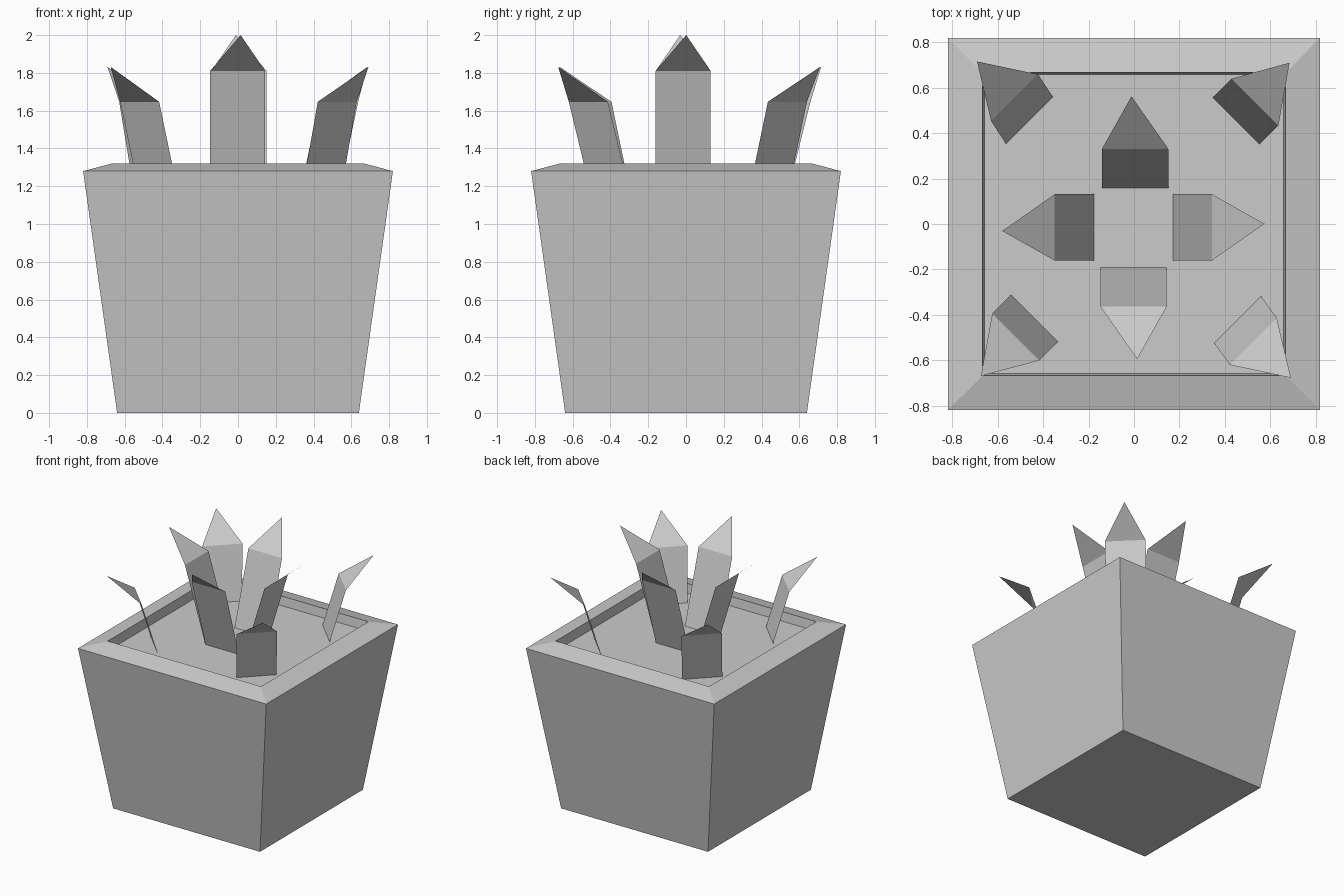
import bpy
from math import cos, sin, radians

if "Cube" in bpy.data.objects:
    bpy.data.objects.remove(bpy.data.objects["Cube"])

SOIL_Z = 1.25


def make_mesh(name, verts, faces):
    mesh = bpy.data.meshes.new(name)
    mesh.from_pydata(verts, [], faces)
    mesh.update()
    obj = bpy.data.objects.new(name, mesh)
    bpy.context.collection.objects.link(obj)
    return obj


def square(half, z):
    return [(x * half, y * half, z) for x, y in ((-1, -1), (1, -1), (1, 1), (-1, 1))]


# Tapered square pot: closed bottom, outer wall, sloped rim, inner lip
profile = [(0.64, 0), (0.82, 1.28), (0.668, 1.32), (0.658, SOIL_Z)]
verts = [v for half, z in profile for v in square(half, z)]
faces = [(3, 2, 1, 0)]
for r in range(len(profile) - 1):
    for i in range(4):
        j = (i + 1) % 4
        faces.append((4 * r + i, 4 * r + j, 4 * r + 4 + j, 4 * r + 4 + i))
make_mesh("pot", verts, faces)

# Soil surface just below the rim
make_mesh("soil", square(0.658, SOIL_Z), [(0, 1, 2, 3)])


def leaf(name, centre, angle, bend, tip, half_width=0.146):
    """Flat blade with a bent triangular tip; bend and tip are (outward, sideways, z)."""
    c, s = cos(radians(angle)), sin(radians(angle))

    def place(out, side, z):
        return (centre[0] + out * c - side * s, centre[1] + out * s + side * c, z)

    w = half_width
    points = [place(0, -w, SOIL_Z), place(0, w, SOIL_Z),
              place(bend[0], bend[1] + w, bend[2]), place(bend[0], bend[1] - w, bend[2]),
              place(*tip)]
    make_mesh(name, points, [(0, 1, 2, 3), (3, 2, 4)])


# Four tall inner leaves
inner = {"right": (0.171, -0.015, 0), "back": (0.005, 0.159, 90),
         "left": (-0.177, -0.015, 180), "front": (-0.002, -0.192, 270)}
for side, (x, y, angle) in inner.items():
    leaf("inner_leaf_" + side, (x, y), angle, (0.172, 0, 1.81), (0.403, 0.016, 2.0))

# Four shorter corner leaves, with slight sideways skew
outer = {"back_right": (0.45, 0.454, 45, 0, 0.015),
         "back_left": (-0.46, 0.456, 135, -0.024, -0.02),
         "front_left": (-0.438, -0.415, 225, 0, 0.013),
         "front_right": (0.456, -0.421, 315, -0.019, -0.015)}
for side, (x, y, angle, bend_skew, tip_skew) in outer.items():
    leaf("corner_leaf_" + side, (x, y), angle,
         (0.117, bend_skew, 1.647), (0.347, tip_skew, 1.832))
